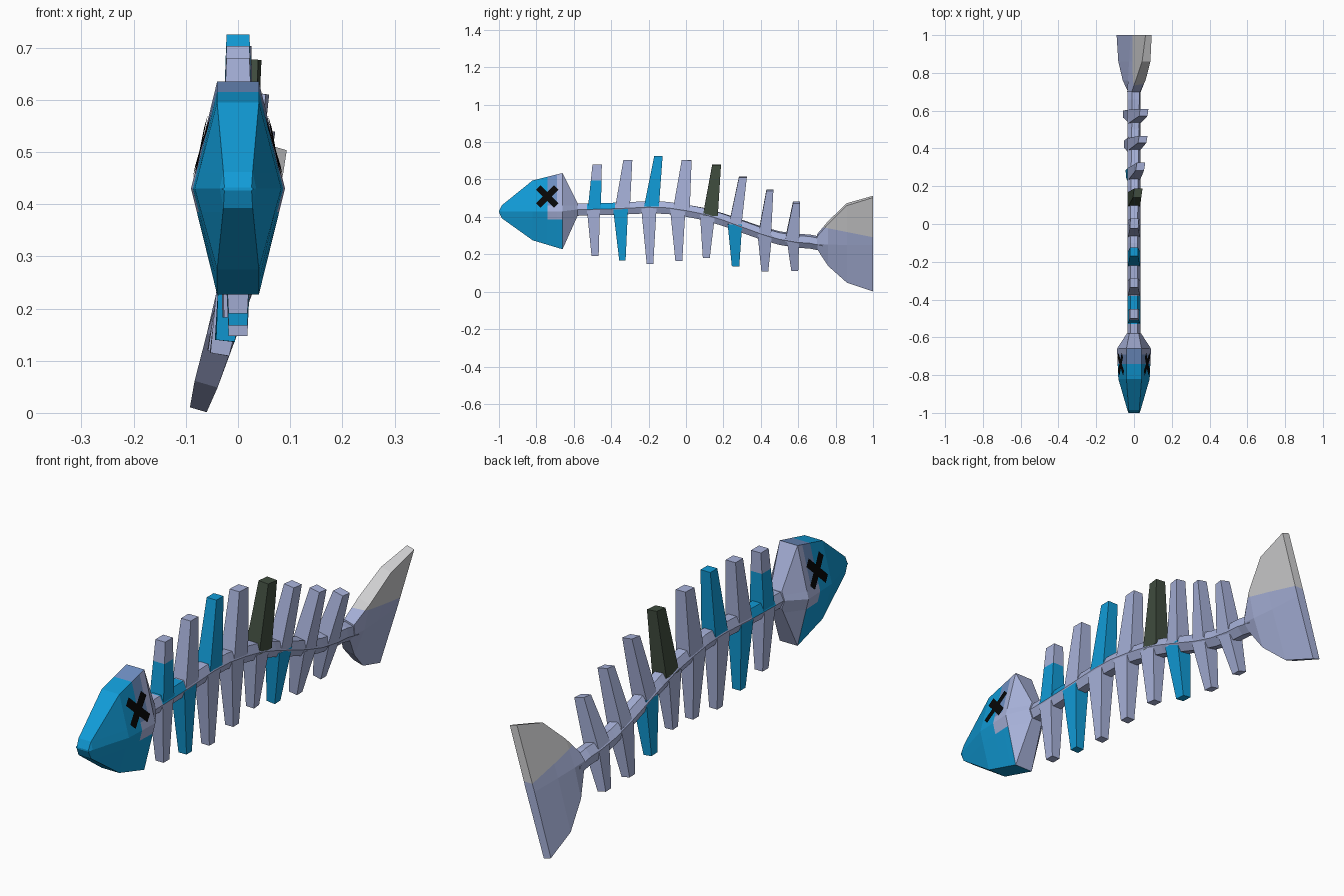
import bpy, bmesh, math
from mathutils import Vector
from mathutils.bvhtree import BVHTree

if "Cube" in bpy.data.objects:
    bpy.data.objects.remove(bpy.data.objects["Cube"])


def material(name, r, g, b):
    m = bpy.data.materials.new(name)
    m.diffuse_color = (r, g, b, 1)
    m.use_nodes = True
    m.node_tree.nodes["Principled BSDF"].inputs["Base Color"].default_value = m.diffuse_color
    return m


MATS = [material("lavender bone", .39, .445, .70),
        material("bright blue", .0056, .33, .68),
        material("slate blue", .16, .28, .55),
        material("pale grey", .63, .63, .64),
        material("dark green", .052, .075, .050),
        material("black", .002, .002, .002)]
LAV, BLUE, SLATE, GREY, GREEN, BLACK = range(6)

# Spine centreline (y, z)
SPINE = [(-.62, .438), (-.4, .443), (-.2, .452), (-.08, .448), (0, .434), (.1, .415), (.2, .385),
         (.3, .350), (.4, .315), (.5, .287), (.6, .272), (.72, .266)]


def spine_z(y):
    for (y0, z0), (y1, z1) in zip(SPINE, SPINE[1:]):
        if y <= y1:
            t = max(0, (y - y0) / (y1 - y0))
            return z0 + (z1 - z0) * t
    return .255


def twist(x, y, z):
    """The rear half rolls gradually about the spine."""
    a = math.radians(17) * min(1, max(0, y / .7))
    return Vector((x + math.tan(a) * (z - spine_z(y)), y, z - x * math.sin(a)))


def finish(name, bm, rule):
    bmesh.ops.recalc_face_normals(bm, faces=bm.faces)
    for f in bm.faces:
        f.material_index = rule(f.calc_center_median())
    mesh = bpy.data.meshes.new(name)
    bm.to_mesh(mesh)
    for m in MATS:
        mesh.materials.append(m)
    ob = bpy.data.objects.new(name, mesh)
    bpy.context.collection.objects.link(ob)
    bm.free()
    return ob


def cut(bm, co, no):
    bmesh.ops.bisect_plane(bm, geom=bm.verts[:] + bm.edges[:] + bm.faces[:],
                           dist=1e-5, plane_co=co, plane_no=no)


def skin(rings):
    """Join rings of points into a closed solid."""
    bm = bmesh.new()
    loops = [[bm.verts.new(p) for p in r] for r in rings]
    n = len(loops[0])
    for a, b in zip(loops, loops[1:]):
        for i in range(n):
            bm.faces.new((a[i], a[(i + 1) % n], b[(i + 1) % n], b[i]))
    bm.faces.new(loops[0])
    bm.faces.new(loops[-1])
    return bm


def hex_loft(sections):
    """Six-sided sections: y, top, middle, bottom, end half-width, middle half-width."""
    return skin([[twist(*p) for p in ((w, y, t), (m, y, c), (w, y, b),
                                      (-w, y, b), (-m, y, c), (-w, y, t))]
                 for y, t, c, b, w, m in sections])


# Head: blue face, lavender cheek
bm = hex_loft([(-1, .432, .429, .426, .026, .030),
               (-.985, .462, .43, .393, .028, .035),
               (-.82, .595, .43, .275, .040, .083),
               (-.66, .635, .43, .227, .040, .090),
               (-.58, .475, .44, .405, .025, .038)])
skull = BVHTree.FromBMesh(bm)
for y in (-.74, -.69):
    cut(bm, (0, y, 0), (0, 1, 0))
for z in (.385, .46):
    cut(bm, (0, 0, z), (0, 0, 1))


def head_colour(c):
    if c.y > -.659:
        return LAV
    if c.y < -.74 or c.z < .385:
        return BLUE
    return SLATE if c.y < -.69 and c.z > .46 or c.z > .58 else LAV


finish("head", bm, head_colour)

# Crossed eyes: thin plates laid on both sides of the head
for side, label in ((1, "right"), (-1, "left")):
    bm = bmesh.new()
    for s in (1, -1):
        rows = []
        for i in range(9):
            t = -.068 + .017 * i
            row = []
            for w in (-.017, .017):
                y = -.742 + (t - s * w) * .7071
                z = .51 + (s * t + w) * .7071
                hit = skull.ray_cast(Vector((side, y, z)), Vector((-side, 0, 0)))[0]
                row.append(bm.verts.new((hit.x + side * (.004 + s * .0004), y, z)))
            rows.append(row)
        for a, b in zip(rows, rows[1:]):
            bm.faces.new((a[0], a[1], b[1], b[0]))
    eye = finish(label + "_eye_cross", bm, lambda c: BLACK)
    eye.data.update()
    for p in eye.data.polygons:
        if p.normal.x * side < 0:
            p.flip()

# Spine: hexagonal bar, with a blue patch behind the head
ys = [-.62, -.53, -.38] + [-.2 + .1 * i for i in range(9)] + [.66, .73]
bm = hex_loft([(y, spine_z(y) + .032, spine_z(y), spine_z(y) - .033, .019, .034) for y in ys])
finish("spine", bm, lambda c: BLUE if -.53 < c.y < -.38 and c.z > .443 else LAV)

# Ribs: tapered bars (base y0, y1, tip y0, y1, tip z, colour)
UPPER = [(-.525, -.455, -.50, -.45, .68, LAV), (-.38, -.30, -.335, -.287, .703, LAV),
         (-.225, -.145, -.17, -.125, .725, BLUE), (-.07, .02, -.023, .03, .703, LAV),
         (.09, .17, .14, .187, .678, GREEN), (.23, .297, .283, .325, .613, LAV),
         (.387, .455, .43, .467, .543, LAV), (.53, .605, .572, .61, .477, LAV)]
LOWER = [(-.53, -.46, -.505, -.467, .19, LAV), (-.39, -.31, -.357, -.323, .167, BLUE),
         (-.24, -.157, -.21, -.175, .147, LAV), (-.085, -.003, -.057, -.02, .165, LAV),
         (.075, .155, .09, .127, .182, LAV), (.223, .30, .245, .285, .138, BLUE),
         (.383, .46, .403, .44, .112, LAV), (.54, .605, .563, .60, .115, LAV)]


def rib(name, a0, a1, b0, b1, tip, colour, tip_width):
    base = spine_z((a0 + a1) / 2)
    bm = skin([[twist(*p) for p in ((w, y0, z), (w, y1, z), (-w, y1, z), (-w, y0, z))]
               for y0, y1, z, w in ((a0, a1, base, .032), (b0, b1, tip, tip_width))])
    if name == "upper_rib_1":       # half blue
        cut(bm, (0, 0, .595), (0, 0, 1))
        finish(name, bm, lambda c: BLUE if c.z < .595 else LAV)
    else:
        finish(name, bm, lambda c: colour)


for i, (u, l) in enumerate(zip(UPPER, LOWER), 1):
    rib(f"upper_rib_{i}", *u, .022)
    rib(f"lower_rib_{i}", *l, .018)

# Tail fin: flaring plate, grey above a sloping line
bm = hex_loft([(.70, .300, .267, .235, .022, .036),
               (.76, .370, .262, .145, .026, .034),
               (.86, .467, .258, .055, .022, .027),
               (1.0, .508, .255, .006, .016, .018)])
slope = Vector((0, .2, 1))
pivot = Vector((0, .78, .335))
cut(bm, pivot, slope)
finish("tail_fin", bm, lambda c: GREY if (c - pivot).dot(slope) > 0 and c.y < .999
       or c.y > .999 and c.z > .29 else LAV)
